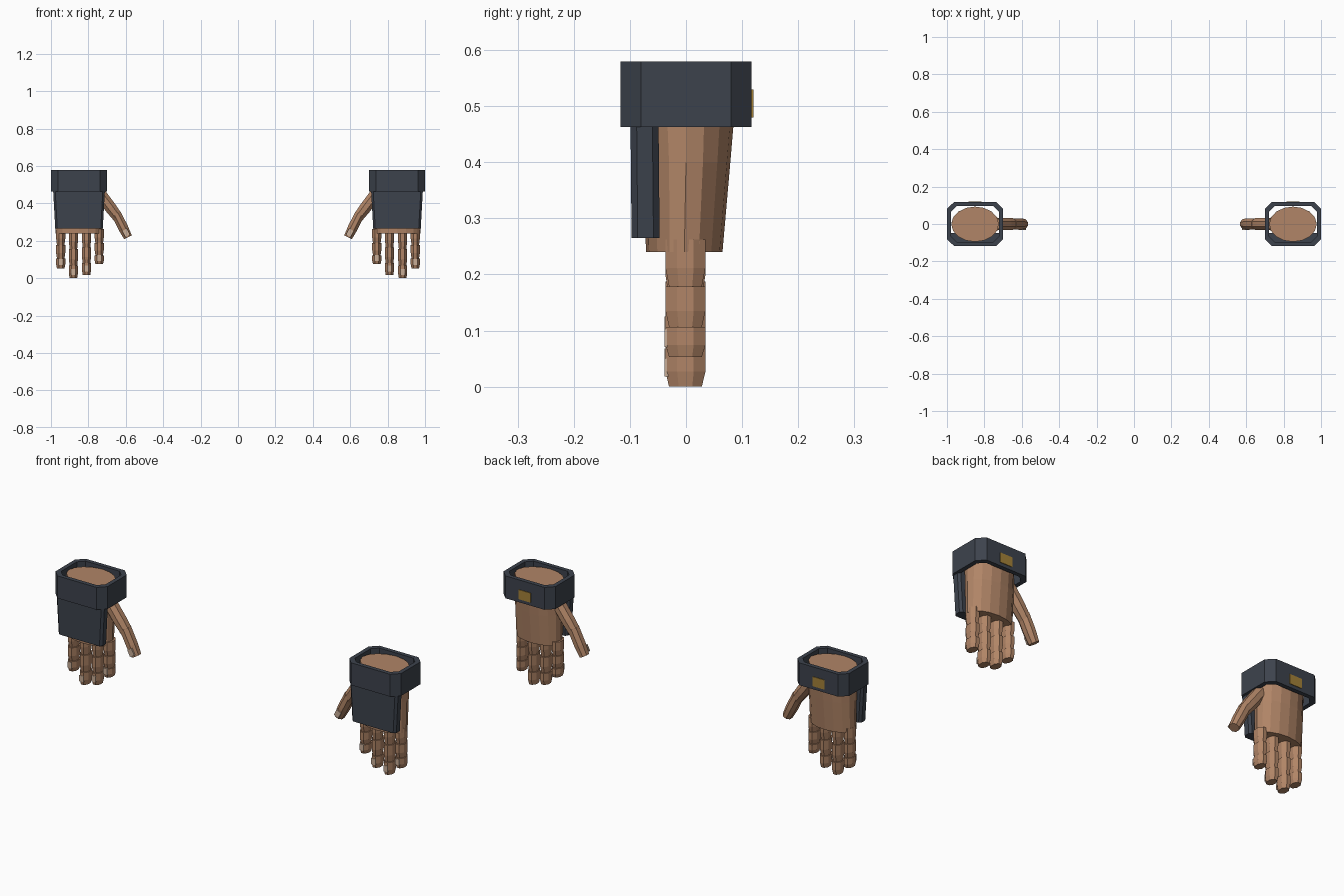
import bpy, bmesh, math
from mathutils import Vector, Matrix

if "Cube" in bpy.data.objects:
    bpy.data.objects.remove(bpy.data.objects["Cube"])


def mat(name, rgb):
    m = bpy.data.materials.new(name)
    m.diffuse_color = (*rgb, 1)
    m.use_nodes = True
    m.node_tree.nodes["Principled BSDF"].inputs["Base Color"].default_value = m.diffuse_color
    return m


SKIN = mat("skin", (0.44, 0.235, 0.135))
NAIL = mat("nail", (0.58, 0.42, 0.31))
DARK = mat("dark_armour", (0.046, 0.055, 0.073))
GOLD = mat("gold", (0.37, 0.22, 0.04))
CX = 0.85  # centre of the hand on the +x side


def finish(name, bm, material):
    """Make an object from the mesh and mirror it to the other hand."""
    bmesh.ops.recalc_face_normals(bm, faces=bm.faces)
    me = bpy.data.meshes.new(name)
    bm.to_mesh(me)
    bm.free()
    me.materials.append(material)
    ob = bpy.data.objects.new(name, me)
    bpy.context.collection.objects.link(ob)
    mod = ob.modifiers.new("other_hand", 'MIRROR')
    mod.use_mirror_merge = False
    return ob


def loft(bm, rings, closed=False):
    """Skin between equal rings of points; cap the ends or join them in a loop."""
    vs = [[bm.verts.new(p) for p in r] for r in rings]
    n = len(vs[0])
    pairs = list(zip(vs, vs[1:])) + ([(vs[-1], vs[0])] if closed else [])
    for a, b in pairs:
        for i in range(n):
            bm.faces.new((a[i], a[(i + 1) % n], b[(i + 1) % n], b[i]))
    if not closed:
        bm.faces.new(vs[0])
        bm.faces.new(vs[-1])


def oval(rx, ry, n, phase=0.0):
    return [(rx * math.cos(math.tau * i / n + phase), ry * math.sin(math.tau * i / n + phase))
            for i in range(n)]


def octagon(hx, hy, c):
    return [(hx, hy - c), (hx - c, hy), (c - hx, hy), (-hx, hy - c),
            (-hx, c - hy), (c - hx, -hy), (hx - c, -hy), (hx, c - hy)]


def phalanx(bm, a, b, rx, ry, end=0.82):
    """Eight-sided finger segment from a to b, narrowing toward b."""
    a, b = Vector(a), Vector(b)
    d = (b - a).normalized()
    side = Vector((0, 1, 0)).cross(d)
    rings = []
    for t, k in ((0, 1), (0.6, 1), (1, end)):
        c = a.lerp(b, t)
        rings.append([c + side * (u * k) + Vector((0, v * k, 0))
                      for u, v in oval(rx, ry, 8, math.pi / 8)])
    loft(bm, rings)


def box(bm, centre, size, tilt=0.0):
    m = (Matrix.Translation(centre) @ Matrix.Rotation(tilt, 4, 'Y')
         @ Matrix.Diagonal((*size, 1)))
    return bmesh.ops.create_cube(bm, size=1, matrix=m)


# palm and wrist
bm = bmesh.new()
loft(bm, [[(CX + x, y + oy, z) for x, y in oval(rx, ry, 16)]
          for z, rx, ry, oy in ((0.24, 0.125, 0.068, -0.003), (0.40, 0.127, 0.079, 0),
                                (0.565, 0.127, 0.094, -0.001))])
finish("palm", bm, SKIN)

# fingers with three segments each, and their nails
TOP = 0.262
for name, x, tip in (("index", 0.742, 0.075), ("middle", 0.81, 0.018),
                     ("ring", 0.88, 0.0), ("little", 0.948, 0.053)):
    length = TOP - tip
    zs = [TOP - length * f for f in (0, 0.40, 0.745, 1)]
    bm = bmesh.new()
    for z0, z1 in zip(zs, zs[1:]):
        phalanx(bm, (x, -0.001, z0), (x, -0.001, z1), 0.0265, 0.0385)
    finish(name + "_finger", bm, SKIN)
    bm = bmesh.new()
    box(bm, (x, -0.0345, tip + 0.034), (0.024, 0.008, 0.032))
    finish(name + "_nail", bm, NAIL)

# thumb and its nail
bm = bmesh.new()
phalanx(bm, (0.74, 0, 0.455), (0.642, 0, 0.325), 0.034, 0.036, 0.88)
phalanx(bm, (0.652, 0, 0.345), (0.588, 0, 0.219), 0.029, 0.033, 0.85)
finish("thumb", bm, SKIN)
bm = bmesh.new()
box(bm, (0.598, -0.029, 0.243), (0.028, 0.008, 0.036), math.atan2(0.064, 0.126))
finish("thumb_nail", bm, NAIL)

# eight-sided hollow cuff
bm = bmesh.new()
outer, inner = octagon(0.15, 0.117, 0.037), octagon(0.128, 0.095, 0.03)
loft(bm, [[(CX + x, y, z) for x, y in o]
          for o, z in ((outer, 0.463), (outer, 0.58), (inner, 0.58), (inner, 0.463))], closed=True)
finish("cuff", bm, DARK)

# tapered guard over the back of the hand
bm = bmesh.new()
loft(bm, [[(CX + x, y - 0.074 + oy, z) for x, y in octagon(hx, 0.025, 0.011)]
          for z, hx, oy in ((0.265, 0.127, 0.002), (0.48, 0.139, 0))])
finish("hand_guard", bm, DARK)

# small badge on the palm side of the cuff
bm = bmesh.new()
box(bm, (CX, 0.1165, 0.505), (0.07, 0.007, 0.05))
finish("cuff_badge", bm, GOLD)
